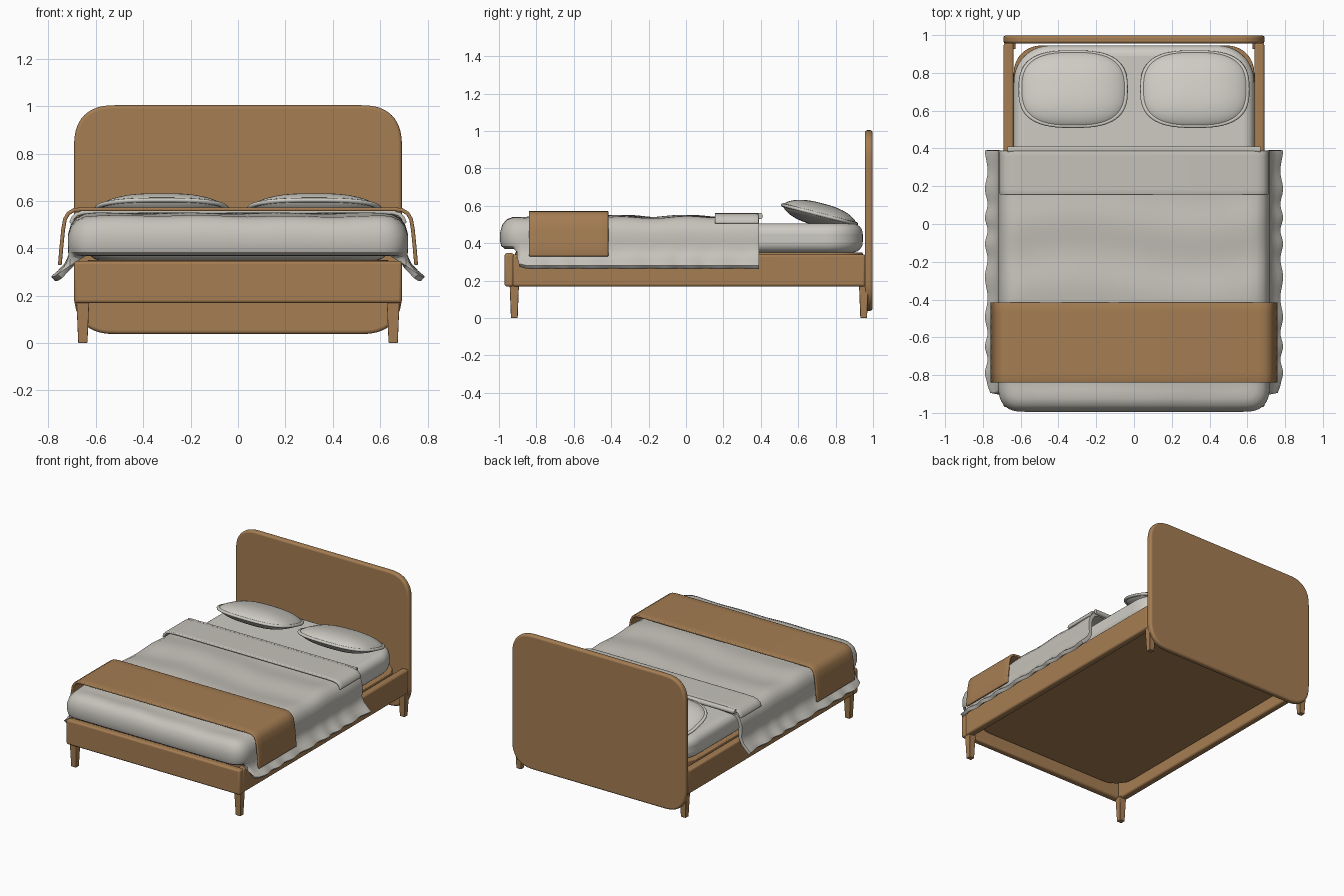
import bpy, bmesh, math
from mathutils import Vector

cube = bpy.data.objects.get("Cube")
if cube:
    bpy.data.objects.remove(cube, do_unlink=True)


def material(name, rgb):
    m = bpy.data.materials.new(name)
    m.use_nodes = True
    m.diffuse_color = (*rgb, 1)
    bsdf = m.node_tree.nodes["Principled BSDF"]
    bsdf.inputs["Base Color"].default_value = (*rgb, 1)
    bsdf.inputs["Roughness"].default_value = 0.8
    return m


WOOD = material("warm brown", (0.375, 0.205, 0.085))
LINEN = material("light linen", (0.62, 0.60, 0.55))
COVER = material("grey linen", (0.56, 0.54, 0.49))


def finish(name, bm, mat, bevel=0, segments=3, thickness=0, angle=40):
    """Turn a bmesh into a smooth shaded object with optional modifiers."""
    bmesh.ops.remove_doubles(bm, verts=bm.verts, dist=1e-5)
    bmesh.ops.recalc_face_normals(bm, faces=bm.faces)
    mesh = bpy.data.meshes.new(name)
    bm.to_mesh(mesh)
    bm.free()
    ob = bpy.data.objects.new(name, mesh)
    bpy.context.collection.objects.link(ob)
    mesh.materials.append(mat)
    if thickness:
        mod = ob.modifiers.new("Thickness", 'SOLIDIFY')
        mod.thickness, mod.offset = thickness, -1
    if bevel:
        mod = ob.modifiers.new("Soft edges", 'BEVEL')
        mod.width, mod.segments = bevel, segments
        mod.limit_method, mod.angle_limit = 'ANGLE', math.radians(35)
    bpy.ops.object.select_all(action='DESELECT')
    ob.select_set(True)
    bpy.context.view_layer.objects.active = ob
    bpy.ops.object.shade_smooth_by_angle(angle=math.radians(angle))
    return ob


def box(name, lo, hi, mat, bevel=0.01, taper=1):
    """Box between two corners; taper scales its bottom."""
    lo, hi = Vector(lo), Vector(hi)
    mid, size = (lo + hi) / 2, hi - lo
    bm = bmesh.new()
    bmesh.ops.create_cube(bm, size=1)
    for v in bm.verts:
        k = taper if v.co.z < 0 else 1
        v.co = mid + Vector((v.co.x * size.x * k, v.co.y * size.y * k, v.co.z * size.z))
    return finish(name, bm, mat, bevel)


def rounded(angle, power):
    """Unit corner direction; a power under 1 gives a squarer corner."""
    c, s = math.cos(angle), math.sin(angle)
    return Vector((math.copysign(abs(c) ** power, c), math.copysign(abs(s) ** power, s), 0))


def slab(name, hx, hy, radius, depth, mat, bevel, segments=4, power=0.95):
    """Rounded rectangle in the xy plane, extruded up from z = 0."""
    bm = bmesh.new()
    verts = []
    for q in range(4):
        corner = Vector(((hx - radius) * (1, -1, -1, 1)[q], (hy - radius) * (1, 1, -1, -1)[q], 0))
        for i in range(15):
            verts.append(bm.verts.new(corner + radius * rounded(math.pi / 2 * (q + i / 14), power)))
    face = bm.faces.new(verts)
    grown = bmesh.ops.extrude_face_region(bm, geom=[face])["geom"]
    for v in grown:
        if isinstance(v, bmesh.types.BMVert):
            v.co.z += depth
    return finish(name, bm, mat, bevel, segments)


# Frame
headboard = slab("headboard", 0.692, 0.483, 0.18, 0.042, WOOD, 0.014, power=0.78)
headboard.rotation_euler.x = math.pi / 2
headboard.location = (0, 0.998, 0.521)
box("foot_rail", (-0.692, -0.97, 0.168), (0.692, -0.92, 0.347), WOOD, 0.013)
platform = slab("platform", 0.637, 0.93, 0.15, 0.1, WOOD, 0.005)
platform.location = (0, 0.015, 0.25)
for side, s in (("left", 1), ("right", -1)):
    a, b = sorted((s * 0.638, s * 0.69))
    box(side + "_rail", (a, -0.93, 0.168), (b, 0.96, 0.34), WOOD, 0.013)
    a, b = sorted((s * 0.628, s * 0.682))
    for end, y in (("front", -0.918), ("back", 0.95)):
        box(f"{end}_{side}_leg", (a, y - 0.025, 0), (b, y + 0.025, 0.18), WOOD, 0.004, 0.72)

# Mattress
mattress = slab("mattress", 0.637, 0.93, 0.2, 0.155, LINEN, 0.055, 6)
mattress.location = (0, 0.015, 0.35)

# Blanket: a draped sheet with rounded foot corners and flared side skirts
HALF, FOOT, HEAD, ROUND = 0.718, -0.994, 0.39, 0.14
ROWS, ARC, COLS = 64, 12, 28
RIM = [(-0.11, 0.542), (-0.07, 0.539), (-0.035, 0.524), (-0.012, 0.495), (0, 0.455), (0, 0.41)]
SKIRT = [(-0.002, 0.37), (0.012, 0.335), (0.038, 0.305), (0.064, 0.281)]
TUCK = [(-0.006, 0.385), (-0.025, 0.37), (-0.05, 0.368), (-0.07, 0.368)]


def rim_point(j, k, off):
    """Point of the U shaped plan, row j and column k, moved outward by off."""
    if j <= ROWS:
        x, y = HALF + off, HEAD + (FOOT + ROUND - HEAD) * j / ROWS
    else:
        d = (ROUND + off) * rounded(math.pi / 2 * (j - ROWS) / ARC, 0.75)
        x, y = HALF - ROUND + d.x, FOOT + ROUND - d.y
    return Vector((x * (1 - 2 * k / COLS), y, 0))


def ripple(x, y):
    return 0.006 * math.cos(18 * y + 0.6 * math.sin(5 * x)) + 0.003 * math.cos(17 * x + 4 * y)


def quads(bm, rows):
    grid = [[bm.verts.new(p) for p in row] for row in rows]
    for r0, r1 in zip(grid, grid[1:]):
        for i in range(len(r0) - 1):
            bm.faces.new((r0[i], r0[i + 1], r1[i + 1], r1[i]))


bm = bmesh.new()
last = ROWS + ARC
top = []
for j in range(last + 1):
    row = [rim_point(j, k, RIM[0][0]) for k in range(COLS + 1)]
    for p in row:
        p.z = RIM[0][1] + ripple(p.x, p.y)
    top.append(row)
quads(bm, top)
border = [(j, 0) for j in range(last + 1)] + [(last, k) for k in range(1, COLS)]
border += [(j, COLS) for j in range(last, -1, -1)]
drape = []
for level in range(len(RIM) + len(SKIRT)):
    ring = []
    for j, k in border:
        edge = rim_point(j, k, 0)
        if level < len(RIM):
            off, z = RIM[level]
            p = rim_point(j, k, off)
            z += ripple(p.x, p.y) * (1 - level / len(RIM))
        else:
            n = level - len(RIM)
            w = min(1, max(0, (edge.y + 0.94) / 0.07))
            w = w * w * (3 - 2 * w)
            off = TUCK[n][0] * (1 - w) + SKIRT[n][0] * w
            off += w * 0.0024 * n * math.sin(37 * edge.y + math.sin(9 * edge.y))
            z = TUCK[n][1] * (1 - w) + SKIRT[n][1] * w
            p = rim_point(j, k, off)
        p.z = z
        ring.append(p)
    drape.append(ring)
quads(bm, drape)
finish("blanket", bm, COVER, 0.009, 3, thickness=0.025, angle=60)


def band(name, half_path, y0, y1, thickness, mat):
    """Cloth strip laid across the bed, mirrored from half of its path."""
    path = half_path + [(-x, z) for x, z in reversed(half_path)]
    bm = bmesh.new()
    quads(bm, [[Vector((x, y0 + (y1 - y0) * i / 8, z)) for x, z in path] for i in range(9)])
    return finish(name, bm, mat, thickness * 0.3, 2, thickness, 50)


# Turned-down sheet with a rolled edge, and the foot runner
band("sheet_fold", [(0.713, 0.508), (0.703, 0.533), (0.685, 0.55), (0.655, 0.559), (0.6, 0.562)],
     0.155, 0.388, 0.016, COVER)
bm = bmesh.new()
bmesh.ops.create_cone(bm, cap_ends=True, segments=16, radius1=0.017, radius2=0.017, depth=1.34)
roll = finish("sheet_roll", bm, COVER)
roll.rotation_euler.y = math.pi / 2
roll.location = (0, 0.394, 0.545)
band("foot_runner", [(0.760, 0.33), (0.754, 0.4), (0.746, 0.48), (0.738, 0.525), (0.722, 0.553),
                     (0.695, 0.569), (0.66, 0.573)], -0.84, -0.415, 0.016, WOOD)


# Pillows: soft lens shapes with piping around the seam
def pillow_rim(a, r=1):
    d = rounded(a, 0.72)
    return Vector((0.277 * r * d.x, 0.203 * r * d.y, 0))


def place(ob, x):
    ob.location = (x, 0.714, 0.553)
    ob.rotation_euler.x = math.radians(-14.5)


TURN = [2 * math.pi * i / 64 for i in range(65)]
for side, s in (("left", 1), ("right", -1)):
    bm = bmesh.new()
    for up in (1, -1):
        rows = []
        for i in range(1, 17):
            r = math.sin(math.pi / 2 * i / 16)
            z = up * 0.062 * max(0, 1 - r ** 2.6) ** 0.68
            rows.append([pillow_rim(a, r) + Vector((0, 0, z)) for a in TURN])
        quads(bm, rows)
        bm.faces.new([bm.verts.new(p) for p in rows[0][:-1]])
    place(finish(side + "_pillow", bm, LINEN, angle=70), s * 0.322)
    bm = bmesh.new()
    tube = []
    for i in range(9):
        t = 2 * math.pi * i / 8
        tube.append([pillow_rim(a, 1 + 0.045 * math.cos(t)) + Vector((0, 0, 0.01 * math.sin(t)))
                     for a in TURN])
    quads(bm, tube)
    place(finish(side + "_pillow_piping", bm, LINEN, angle=70), s * 0.322)
